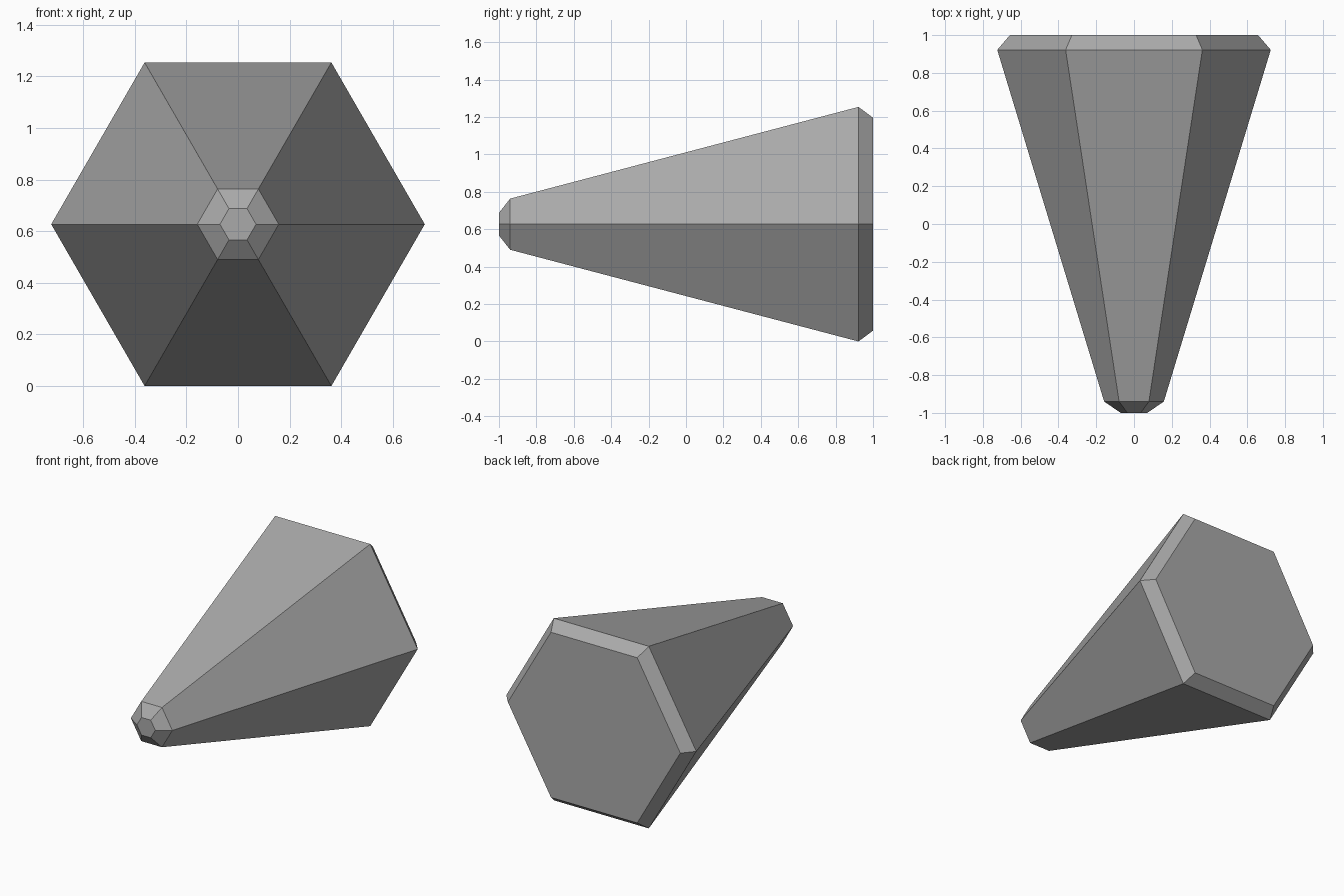
import bpy
import bmesh
from math import cos, sin, pi

cube = bpy.data.objects.get("Cube")
if cube:
    bpy.data.objects.remove(cube, do_unlink=True)

SIDES = 6
CENTRE_Z = 0.627

# Plain grey material
grey = bpy.data.materials.new("plain grey")
grey.use_nodes = True
colour = (0.4, 0.4, 0.4, 1)
grey.diffuse_color = colour
grey.node_tree.nodes["Principled BSDF"].inputs["Base Color"].default_value = colour

# Profile along y: (y, radius) for front tip, tip bevel, rim and back cap
PROFILE = [(-1.0, 0.07), (-0.94, 0.158), (0.922, 0.724), (1.0, 0.657)]


def add_ring(bm, y, radius):
    angles = [2 * pi * i / SIDES for i in range(SIDES)]
    return [bm.verts.new((radius * cos(a), y, CENTRE_Z + radius * sin(a))) for a in angles]


# Tapered hexagonal body with bevelled ends
bm = bmesh.new()
rings = [add_ring(bm, y, r) for y, r in PROFILE]
for a, b in zip(rings, rings[1:]):
    for i in range(SIDES):
        j = (i + 1) % SIDES
        bm.faces.new((a[i], a[j], b[j], b[i]))
bm.faces.new(rings[0])
bm.faces.new(rings[-1])
bmesh.ops.recalc_face_normals(bm, faces=bm.faces)

mesh = bpy.data.meshes.new("tapered_hexagonal_body")
bm.to_mesh(mesh)
bm.free()
mesh.materials.append(grey)
body = bpy.data.objects.new("tapered_hexagonal_body", mesh)
bpy.context.collection.objects.link(body)
